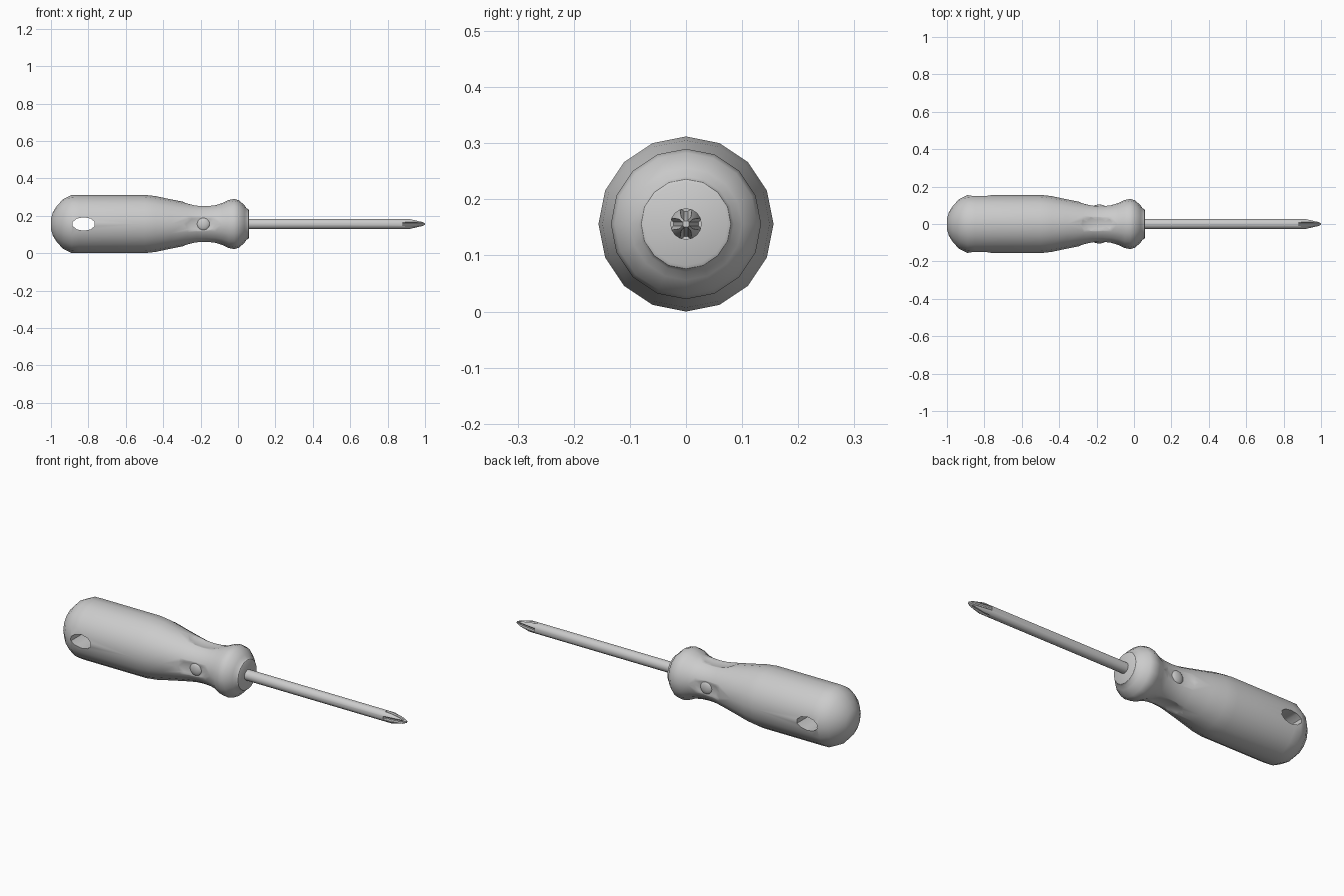
import bpy, bmesh, math
from mathutils import Matrix, Vector

if "Cube" in bpy.data.objects:
    bpy.data.objects.remove(bpy.data.objects["Cube"])

AXIS = 0.156  # height of the tool's centre line
grey = bpy.data.materials.new("grey")
grey.use_nodes = True
grey.diffuse_color = (0.6, 0.6, 0.6, 1)
grey.node_tree.nodes["Principled BSDF"].inputs["Base Color"].default_value = (0.6, 0.6, 0.6, 1)


def finish(name, bm):
    bmesh.ops.recalc_face_normals(bm, faces=bm.faces)
    mesh = bpy.data.meshes.new(name)
    bm.to_mesh(mesh)
    bm.free()
    obj = bpy.data.objects.new(name, mesh)
    bpy.context.collection.objects.link(obj)
    mesh.materials.append(grey)
    return obj


def revolve(name, profile, sides):
    """Closed solid turned around the centre line from (x, radius) points."""
    bm = bmesh.new()
    rings = []
    for x, r in profile:
        rings.append([bm.verts.new((x, r * math.sin(a), AXIS + r * math.cos(a)))
                      for a in (math.tau * i / sides for i in range(sides))])
    for a, b in zip(rings, rings[1:]):
        for i in range(sides):
            j = (i + 1) % sides
            bm.faces.new((a[i], a[j], b[j], b[i]))
    bm.faces.new(rings[0])
    bm.faces.new(rings[-1])
    return finish(name, bm)


def ellipsoid(name, centre, radii, segments=24, rings=12):
    bm = bmesh.new()
    bmesh.ops.create_uvsphere(bm, u_segments=segments, v_segments=rings, radius=1)
    bmesh.ops.transform(bm, verts=bm.verts,
                        matrix=Matrix.Translation(centre) @ Matrix.Diagonal((*radii, 1)))
    return finish(name, bm)


def smooth(obj, degrees=32):
    bpy.ops.object.select_all(action='DESELECT')
    obj.select_set(True)
    bpy.context.view_layer.objects.active = obj
    bpy.ops.object.shade_smooth_by_angle(angle=math.radians(degrees))


def cut(obj, cutters):
    for cutter in cutters:
        mod = obj.modifiers.new("cut", 'BOOLEAN')
        mod.operation, mod.solver, mod.object = 'DIFFERENCE', 'EXACT', cutter
        bpy.context.view_layer.objects.active = obj
        bpy.ops.object.modifier_apply(modifier=mod.name)
        bpy.data.objects.remove(cutter)


# Handle with domed butt, waisted neck and flared collar
handle = revolve("handle", [
    (-1, 0.03), (-0.99, 0.062), (-0.97, 0.095), (-0.935, 0.133), (-0.89, 0.155),
    (-0.85, 0.156), (-0.5, 0.156), (-0.44, 0.149), (-0.36, 0.132), (-0.27, 0.114),
    (-0.22, 0.105), (-0.17, 0.102), (-0.12, 0.105), (-0.085, 0.112), (-0.05, 0.128),
    (-0.02, 0.134), (0.005, 0.127), (0.035, 0.1), (0.045, 0.085),
    (0.055, 0.08), (0.058, 0.074)], 16)

# Hanging hole across the butt
bm = bmesh.new()
bmesh.ops.create_cone(bm, cap_ends=True, segments=10, radius1=1, radius2=1, depth=1)
bmesh.ops.transform(bm, verts=bm.verts, matrix=Matrix.Translation((-0.825, 0, AXIS))
                    @ Matrix.Diagonal((0.062, 1, 0.036, 1)) @ Matrix.Rotation(math.pi / 2, 4, 'X'))
cutters = [finish("hole_cutter", bm)]

# Finger scoops on the four sides of the neck
for k in range(4):
    d = Vector((0, math.sin(k * math.pi / 2), math.cos(k * math.pi / 2)))
    radii = (0.13, 0.1, 0.06) if k % 2 == 0 else (0.13, 0.06, 0.1)
    cutters.append(ellipsoid("scoop_cutter", Vector((-0.185, 0, AXIS)) + d * 0.151, radii))
cut(handle, cutters)
smooth(handle)

# Round grip studs in the side scoops
for name, side in (("front_stud", -1), ("back_stud", 1)):
    smooth(ellipsoid(name, (-0.185, side * 0.088, AXIS), (0.036, 0.016, 0.036), 16, 10))

# Shaft with tapered cross tip
shaft = revolve("shaft", [(0.03, 0.028), (0.92, 0.028), (0.98, 0.015), (1, 0.006)], 16)
flutes = []
for k in range(4):
    bm = bmesh.new()
    bmesh.ops.create_cone(bm, cap_ends=True, segments=10, radius1=0.011, radius2=0.011, depth=0.2)
    turn = Matrix.Rotation(k * math.pi / 2, 4, 'X')
    bmesh.ops.transform(bm, verts=bm.verts, matrix=Matrix.Translation((0.98, 0, AXIS)) @ turn
                        @ Matrix.Translation((0, 0, 0.019)) @ Matrix.Rotation(math.radians(98), 4, 'Y'))
    flutes.append(finish("flute_cutter", bm))
cut(shaft, flutes)
smooth(shaft)
